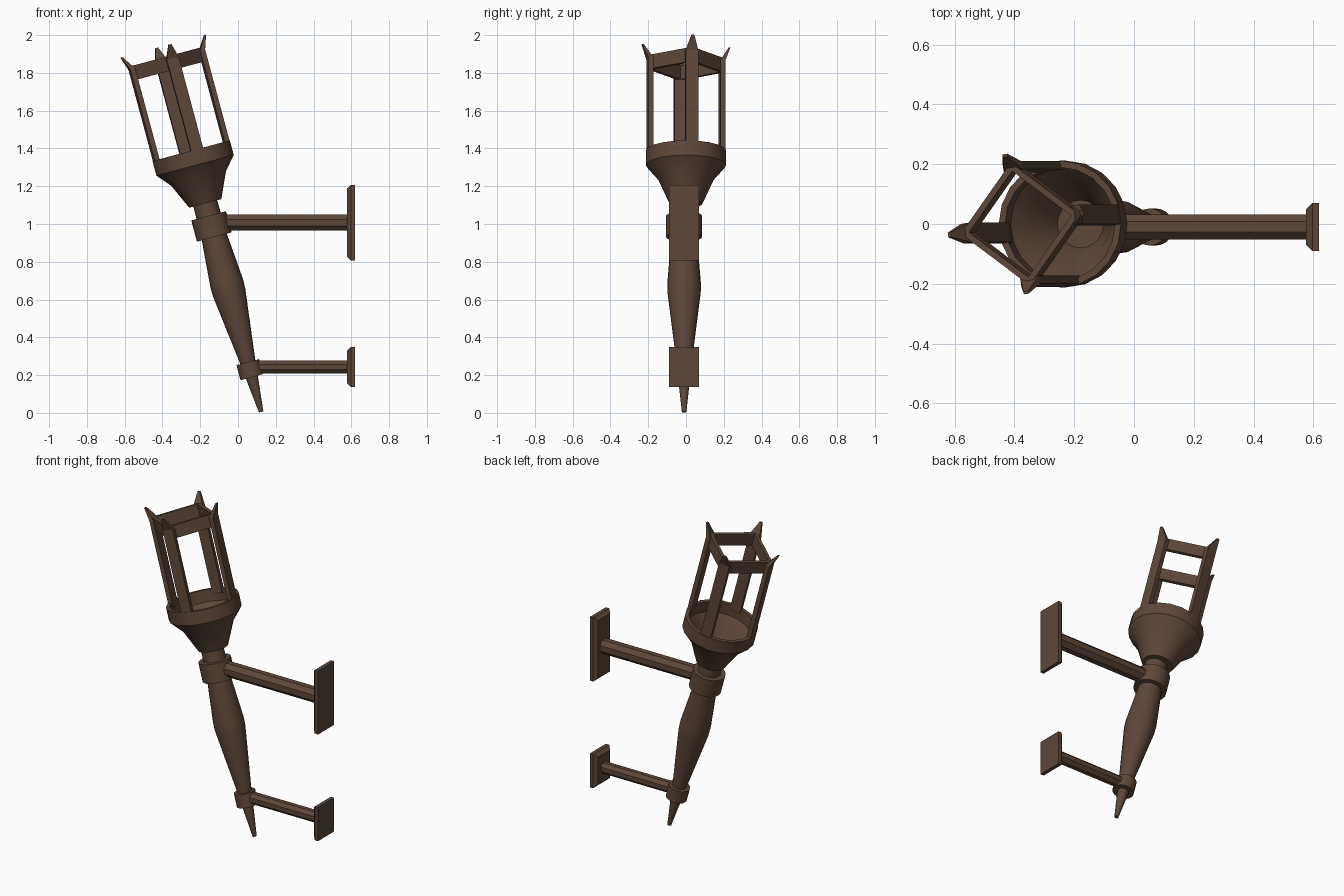
import bpy, bmesh, math
from mathutils import Matrix, Vector

if "Cube" in bpy.data.objects:
    bpy.data.objects.remove(bpy.data.objects["Cube"])

mat = bpy.data.materials.new("dark brown iron")
mat.diffuse_color = (0.11, 0.062, 0.040, 1)
mat.use_nodes = True
mat.node_tree.nodes["Principled BSDF"].inputs["Base Color"].default_value = mat.diffuse_color

TILT = Matrix.Rotation(math.radians(-15), 4, 'Y')
GRIP = Matrix.Translation((0.124, -0.01, 0)) @ TILT   # handle frame
HEAD = Matrix.Translation((0.124, 0, 0)) @ TILT       # cup and cage frame
TWIST = math.radians(9)


def finish(name, bm, matrix, smooth=False):
    bm.transform(matrix)
    bmesh.ops.recalc_face_normals(bm, faces=bm.faces)
    me = bpy.data.meshes.new(name)
    bm.to_mesh(me)
    bm.free()
    me.materials.append(mat)
    ob = bpy.data.objects.new(name, me)
    bpy.context.collection.objects.link(ob)
    if smooth:
        bpy.ops.object.select_all(action='DESELECT')
        ob.select_set(True)
        bpy.context.view_layer.objects.active = ob
        bpy.ops.object.shade_smooth_by_angle(angle=math.radians(35))
    return ob


def loft(bm, rings):
    """Bridge rings of equal point count and cap both ends."""
    vr = [[bm.verts.new(p) for p in r] for r in rings]
    n = len(vr[0])
    for a, b in zip(vr, vr[1:]):
        for i in range(n):
            j = (i + 1) % n
            bm.faces.new((a[i], a[j], b[j], b[i]))
    bm.faces.new(vr[0][::-1])
    bm.faces.new(vr[-1])


def lathe(name, profile, matrix, sides=20, smooth=True, phase=0.0):
    """Profile of (radius, height) turned round local z."""
    bm = bmesh.new()
    loft(bm, [[Vector((r * math.cos(phase + 2 * math.pi * i / sides),
                       r * math.sin(phase + 2 * math.pi * i / sides), s))
               for i in range(sides)] for r, s in profile])
    return finish(name, bm, matrix, smooth)


def rect(hx, hy, z, cx=0.0):
    return [Vector((cx - hx, -hy, z)), Vector((cx + hx, -hy, z)),
            Vector((cx + hx, hy, z)), Vector((cx - hx, hy, z))]


# handle shaft, tip to neck
lathe("handle", [(0.012, 0.005), (0.033, 0.20), (0.040, 0.27), (0.088, 0.66),
                 (0.089, 0.71), (0.068, 0.97), (0.065, 1.16)], GRIP)

# mounting collars
lathe("lower_collar", [(0.062, 0.196), (0.062, 0.278)], GRIP)
lathe("upper_collar", [(0.095, 0.964), (0.095, 1.08)], GRIP)

# hollow cup
lathe("cup", [(0.088, 1.148), (0.150, 1.285), (0.212, 1.357), (0.212, 1.437),
              (0.190, 1.437), (0.190, 1.365), (0.135, 1.30), (0.080, 1.17)], HEAD)

# cage posts with flared spikes, and the rails joining them
for k in range(4):
    turn = HEAD @ Matrix.Rotation(TWIST + k * math.pi / 2, 4, 'Z')
    bm = bmesh.new()
    loft(bm, [rect(0.0135, 0.033, 1.41, 0.194), rect(0.0135, 0.033, 1.935, 0.194),
              rect(0.005, 0.008, 2.01, 0.232)])
    finish(f"cage_post_{k + 1}", bm, turn)
    bm = bmesh.new()
    loft(bm, [rect(0.010, 0.135, 1.875, 0.137), rect(0.010, 0.135, 1.952, 0.137)])
    finish(f"cage_rail_{k + 1}", bm, turn @ Matrix.Rotation(math.pi / 4, 4, 'Z'))

# wall arms and bevelled wall plates, built along +x
for label, z, x0, r, half in (("lower", 0.243, 0.07, 0.036, 0.106),
                              ("upper", 1.007, -0.13, 0.046, 0.20)):
    along = Matrix.Translation((0, -0.01, z)) @ Matrix.Rotation(math.pi / 2, 4, 'Y')
    lathe(f"{label}_arm", [(r, x0), (r, 0.59)], along, 8, False, math.pi / 8)
    bm = bmesh.new()
    loft(bm, [rect(half - 0.02, 0.06, 0.576), rect(half, 0.08, 0.597),
              rect(half, 0.08, 0.62)])
    finish(f"{label}_wall_plate", bm, along)
